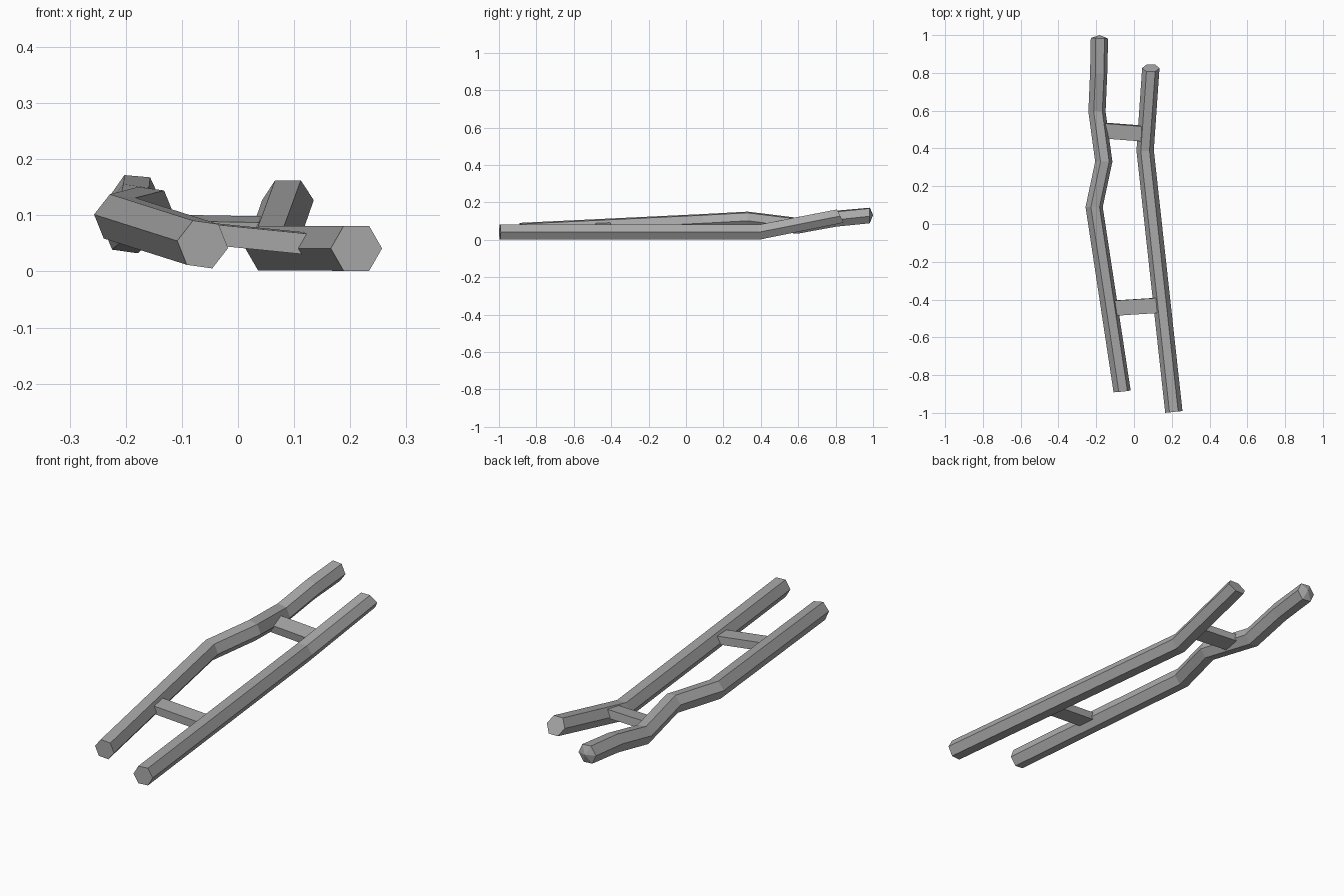
import bpy
import bmesh
from math import sin, cos, radians, pi
from mathutils import Vector

cube = bpy.data.objects.get("Cube")
if cube:
    bpy.data.objects.remove(cube, do_unlink=True)

# Single grey material
grey = bpy.data.materials.new("matte_grey")
grey.use_nodes = True
colour = (0.4, 0.4, 0.4, 1)
grey.diffuse_color = colour
grey.node_tree.nodes["Principled BSDF"].inputs["Base Color"].default_value = colour


def finish(name, bm):
    bmesh.ops.recalc_face_normals(bm, faces=bm.faces[:])
    mesh = bpy.data.meshes.new(name)
    bm.to_mesh(mesh)
    bm.free()
    mesh.materials.append(grey)
    obj = bpy.data.objects.new(name, mesh)
    bpy.context.scene.collection.objects.link(obj)
    return obj


def loft(name, rings, tip=None):
    """Skin a list of equal-sized point rings, optionally ending in a point."""
    bm = bmesh.new()
    loops = [[bm.verts.new(p) for p in ring] for ring in rings]
    n = len(loops[0])
    for a, b in zip(loops, loops[1:]):
        for i in range(n):
            j = (i + 1) % n
            bm.faces.new((a[i], a[j], b[j], b[i]))
    bm.faces.new(loops[0])
    if tip:
        apex = bm.verts.new(tip)
        for i in range(n):
            bm.faces.new((loops[-1][i], loops[-1][(i + 1) % n], apex))
    else:
        bm.faces.new(loops[-1])
    return finish(name, bm)


def hexagon(centre, yaw=0, tilt=0, roll=0, radius=0.046):
    across = Vector((cos(radians(yaw)), sin(radians(yaw)), 0))
    up = Vector((0, -sin(radians(tilt)), cos(radians(tilt))))
    angles = [radians(roll) + i * pi / 3 for i in range(6)]
    return [Vector(centre) + radius * (across * cos(a) + up * sin(a)) for a in angles]


def slat(name, left, right, lean, width=0.08, thick=0.037):
    """Flat crossbar between two points, leaning about its length."""
    along = (Vector(right) - Vector(left)).normalized()
    side = Vector((-along.y, along.x, sin(radians(lean)))).normalized() * width / 2
    up = along.cross(side).normalized() * thick / 2
    rings = [[Vector(c) + s * side + t * up
              for s, t in ((-1, -1), (1, -1), (1, 1), (-1, 1))]
             for c in (left, right)]
    return loft(name, rings)


# Straight rail with one upward bend
loft("left_rail", [
    hexagon((0.211, -0.995, 0.041), yaw=6),
    hexagon((0.059, 0.39, 0.041), yaw=2, tilt=5),
    hexagon((0.089, 0.825, 0.127), tilt=28),
])

# Crooked rail with a blunt pointed end
loft("right_rail", [
    hexagon((-0.063, -0.886, 0.048), yaw=6, tilt=2, roll=-8),
    hexagon((-0.211, 0.09, 0.095), roll=-8),
    hexagon((-0.16, 0.33, 0.108), roll=-8),
    hexagon((-0.196, 0.595, 0.075), roll=-8),
    hexagon((-0.187, 0.8, 0.113), yaw=-2, tilt=6, roll=-8),
    hexagon((-0.183, 0.983, 0.130), yaw=-2, roll=-5),
], tip=(-0.182, 1.0, 0.132))

# Crossbars
slat("front_rung", (-0.13, -0.447, 0.075), (0.14, -0.43, 0.048), lean=2)
slat("rear_rung", (-0.16, 0.495, 0.078), (0.06, 0.478, 0.074), lean=8)
